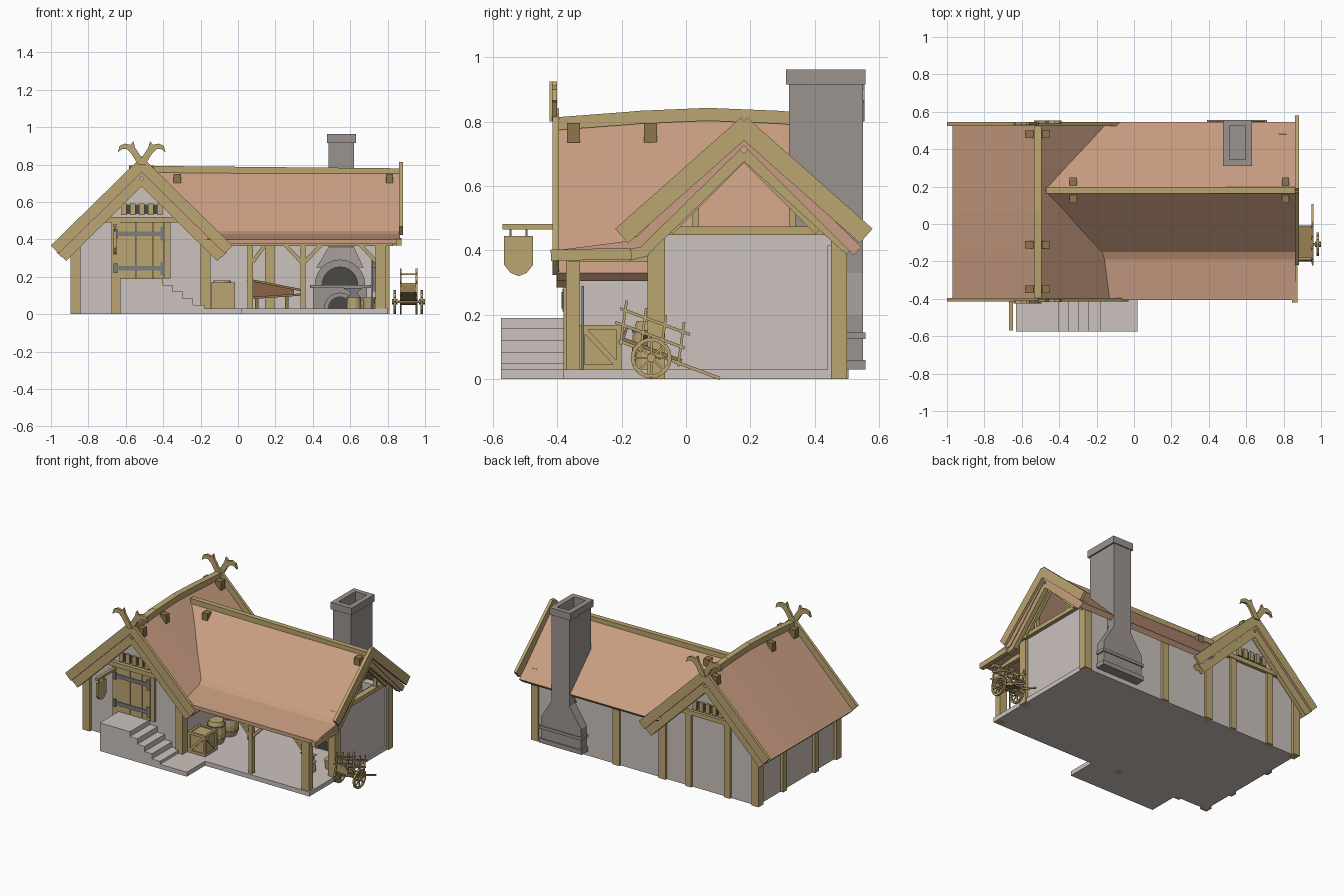
import bpy, bmesh, math
from mathutils import Vector

def mat(name, r, g, b):
    m = bpy.data.materials.new(name)
    m.diffuse_color = (r, g, b, 1)
    return m
PLASTER = mat("plaster", .60, .54, .51)
WOOD = mat("wood", .50, .38, .165)
DARK = mat("dark_wood", .27, .18, .075)
TILE = mat("terracotta", .59, .34, .225)
STONE = mat("stone", .33, .295, .28)
IRON = mat("iron", .21, .21, .215)
SOOT = mat("soot", .07, .065, .06)
LEATHER = mat("leather", .26, .12, .06)

def done(name, bm, m):
    bmesh.ops.recalc_face_normals(bm, faces=bm.faces)
    me = bpy.data.meshes.new(name)
    bm.to_mesh(me)
    bm.free()
    me.materials.append(m)
    ob = bpy.data.objects.new(name, me)
    bpy.context.collection.objects.link(ob)
    return ob

def loft(bm, rings):
    vs = [[bm.verts.new(p) for p in r] for r in rings]
    n = len(vs[0])
    for a, b in zip(vs, vs[1:]):
        for i in range(n):
            bm.faces.new((a[i], a[(i+1) % n], b[(i+1) % n], b[i]))
    bm.faces.new(vs[0])
    bm.faces.new(vs[-1])

def taper(bm, r0, z0, r1, z1):
    ring = lambda r, z: [(r[0], r[2], z), (r[1], r[2], z), (r[1], r[3], z), (r[0], r[3], z)]
    loft(bm, [ring(r0, z0), ring(r1, z1)])

def box(bm, x0, x1, y0, y1, z0, z1):
    taper(bm, (x0, x1, y0, y1), z0, (x0, x1, y0, y1), z1)

def beam(bm, a, b, w, d, ref=(0, 1, 0)):
    a, b, ref = Vector(a), Vector(b), Vector(ref)
    s = (b-a).cross(ref).normalized()
    t = s.cross(b-a).normalized()
    off = [s*w/2*i + t*d/2*j for i, j in ((-1, -1), (1, -1), (1, 1), (-1, 1))]
    loft(bm, [[a+o for o in off], [b+o for o in off]])

def prism(bm, pts, axis, lo, hi):
    f = {'x': lambda p, h: (h, p[0], p[1]), 'y': lambda p, h: (p[0], h, p[1])}[axis]
    loft(bm, [[f(p, h) for p in pts] for h in (lo, hi)])

def turned(bm, x, y, prof, n=14):
    loft(bm, [[(x+r*math.cos(i*math.tau/n), y+r*math.sin(i*math.tau/n), z) for i in range(n)] for r, z in prof])

def arc(cx, cz, r, n=12):
    return [(cx+r*math.cos(math.pi*i/n), cz+r*math.sin(math.pi*i/n)) for i in range(n+1)]

new = bmesh.new
CX, RY = -.515, .18

# plaster walls and floor
bm = new()
prism(bm, [(CX-.36, 0), (CX+.36, 0), (CX+.36, .385), (CX, .74), (CX-.36, .385)], 'y', -.36, .49)
box(bm, -.16, .80, .44, .49, 0, .415)
box(bm, .74, .79, -.08, .46, 0, .45)
done("walls", bm, PLASTER)
bm = new()
box(bm, -.17, .80, -.38, .47, 0, .03)
box(bm, -.63, .02, -.575, -.36, 0, .03)
done("floor_slab", bm, PLASTER)
bm = new()
for x, z in ((-.405, .19), (-.35, .157), (-.295, .12), (-.24, .085), (-.18, .05)):
    box(bm, -.63, x, -.575, -.36, .0 if x < -.4 else .03, z)
done("front_steps", bm, PLASTER)

# roofs
st = [(-.40, .785), (-.15, .805), (.07, .815), (.3, .805), (.53, .79)]
def rib(y, z):
    return [(CX-.455, y, .33), (CX, y, z), (CX+.455, y, .33), (CX+.43, y, .305), (CX, y, z-.05), (CX-.43, y, .305)]
bm = new()
loft(bm, [rib(y, z) for y, z in st])
done("left_roof", bm, TILE)
prof = [(.545, .41), (RY, .77), (-.15, .445), (-.19, .428), (-.405, .40),
        (-.405, .375), (-.18, .40), (-.14, .41), (RY, .725), (.52, .385)]
bm = new()
loft(bm, [[(min(.0, max(CX+.01, CX+.75-z)), y, z) for y, z in prof], [(.865, y, z) for y, z in prof]])
done("right_roof", bm, TILE)

# ridge beams and clamps
bm = new()
for (ya, za), (yb, zb) in zip(st, st[1:]):
    beam(bm, (CX, ya-.01, za+.008), (CX, yb+.005, zb+.008), .04, .04, (0, 0, 1))
beam(bm, (-.47, RY, .775), (.87, RY, .762), .035, .035, (0, 0, 1))
done("ridge_beams", bm, WOOD)
bm = new()
for s in (-1, 1):
    for y in (-.35, -.11, .48):
        x = CX+s*.045
        box(bm, x-.022, x+.022, y-.02, y+.02, .735, .795)
    for x in (-.325, .81):
        y = RY+s*.047
        box(bm, x-.02, x+.02, y-.022, y+.022, .695, .75)
done("ridge_clamps", bm, DARK)

# barge boards, rafters and curled finials
bm = new()
for y in (-.405, .535):
    for s in (-1, 1):
        beam(bm, (CX-s*.02, y, .82), (CX+s*.465, y, .345), .06, .02)
        yi = y+(.018 if y < 0 else -.018)
        beam(bm, (CX, yi, .715), (CX+s*.42, yi, .30), .045, .03)
for s in (-1, 1):
    beam(bm, (.872, RY-s*.01, .79), (.872, RY+s*.38, .445), .06, .02, (1, 0, 0))
beam(bm, (.845, RY, .70), (.845, .51, .40), .035, .03, (1, 0, 0))
beam(bm, (.845, RY, .70), (.845, -.13, .40), .035, .03, (1, 0, 0))
beam(bm, (.845, -.12, .40), (.845, -.18, .385), .035, .03, (1, 0, 0))
beam(bm, (.86, -.17, .39), (.86, -.42, .385), .035, .03, (1, 0, 0))
done("barge_boards", bm, WOOD)
bm = new()
horn = [(-.02, .80), (.02, .80), (.055, .858), (.08, .882), (.105, .882), (.128, .865),
        (.118, .90), (.09, .912), (.06, .905), (.045, .925), (.035, .89), (.02, .868)]
for y in (-.412, .542):
    for s in (-1, 1):
        prism(bm, [(CX+s*x, z) for x, z in horn], 'y', y-.008+s*.004, y+.008+s*.004)
done("gable_finials", bm, WOOD)

# timber frame posts and beams
bm = new()
for x in (-.895, -.20):
    box(bm, x, x+.052, -.38, -.33, 0, .39)
    box(bm, x, x+.052, .45, .505, 0, .39)
box(bm, -.675, -.63, -.378, -.35, 0, .50)
for x in (-.66, -.37):
    box(bm, x-.022, x+.022, .47, .505, 0, .50)
for y in (.22, -.12):
    box(bm, -.895, -.86, y-.022, y+.022, 0, .39)
for y in (-.385, .48):
    box(bm, -.78, -.25, y, y+.03, .49, .52)
box(bm, -.895, -.86, -.36, .49, .35, .385)
box(bm, .145, .195, .425, .505, 0, .41)
box(bm, .755, .81, .45, .50, 0, .43)
box(bm, .755, .81, -.12, -.065, 0, .44)
box(bm, .735, .79, -.372, -.33, .0, .385)
box(bm, .335, .362, -.365, -.335, .03, .385)
box(bm, .05, .08, .03, .06, .03, .41)
box(bm, -.15, .83, -.365, -.335, .365, .395)
box(bm, .775, .815, -.12, .48, .448, .475)
box(bm, .75, .78, -.36, -.08, .365, .395)
for y in (.03, .33):
    box(bm, .785, .81, y-.01, y+.01, .47, .575)
for s in (-1, 1):
    beam(bm, (.81, RY, .69), (.81, RY+s*.23, .46), .025, .025, (1, 0, 0))
    beam(bm, (.348+s*.01, -.35, .28), (.348+s*.10, -.35, .375), .02, .02)
beam(bm, (.74, -.35, .28), (.65, -.35, .375), .02, .02)
beam(bm, (.08, .045, .28), (.15, .045, .38), .02, .02)
beam(bm, (.14, .045, .385), (.42, .045, .385), .015, .015)
done("timber_frame", bm, WOOD)

# gable vents
bm, slats = new(), new()
for y0, y1, y2 in ((-.362, -.366, -.376), (.492, .496, .506)):
    box(bm, CX-.10, CX+.10, min(y0, y1), max(y0, y1), .535, .585)
    for i in range(5):
        x = CX+(i-2)*.048
        box(slats, x-.015, x+.015, min(y0, y2), max(y0, y2), .53, .592)
done("vent_openings", bm, SOOT)
done("vent_slats", slats, WOOD)

# door with strap hinges
bm = new()
for x0, x1 in ((-.63, -.545), (-.542, -.455), (-.452, -.395), (-.392, -.36)):
    box(bm, x0, x1, -.375, -.35, .19, .49)
done("door", bm, WOOD)
bm = new()
for z in (.245, .43):
    box(bm, -.665, -.41, -.383, -.374, z-.012, z+.012)
    box(bm, -.415, -.39, -.383, -.374, z-.035, z+.035)
    box(bm, -.665, -.645, -.387, -.374, z-.025, z+.025)
done("door_hinges", bm, IRON)

# hanging sign
bm = new()
box(bm, -.668, -.648, -.57, -.37, .465, .482)
prism(bm, [(-.475, .445), (-.565, .445), (-.565, .355), (-.545, .33), (-.52, .32), (-.495, .33), (-.475, .355)], 'x', -.666, -.65)
done("hanging_sign", bm, WOOD)
bm = new()
for y in (-.545, -.495):
    box(bm, -.661, -.655, y-.003, y+.003, .44, .468)
done("sign_links", bm, IRON)

# forge, hood and chimney
bm = new()
box(bm, .40, .69, .18, .46, .03, .145)
box(bm, .385, .71, .16, .46, .14, .157)
prism(bm, arc(.545, .157, .135)+arc(.545, .157, .095)[::-1], 'y', .19, .46)
prism(bm, arc(.545, .03, .085)+arc(.545, .03, .065)[::-1], 'y', .165, .19)
taper(bm, (.42, .67, .22, .46), .25, (.485, .62, .32, .5), .36)
box(bm, .485, .62, .32, .55, .33, .86)
for x0, x1, y0, y1 in ((.485, .51, .32, .55), (.595, .62, .32, .55), (.485, .62, .32, .345), (.485, .62, .525, .55)):
    box(bm, x0, x1, y0, y1, .85, .92)
for x0, x1, y0, y1 in ((.475, .51, .31, .557), (.595, .63, .31, .557), (.475, .63, .31, .345), (.475, .63, .525, .557)):
    box(bm, x0, x1, y0, y1, .915, .962)
box(bm, .40, .70, .45, .55, .03, .20)
box(bm, .39, .71, .45, .557, .03, .06)
box(bm, .39, .71, .45, .557, .125, .145)
taper(bm, (.40, .70, .45, .55), .20, (.485, .62, .45, .55), .33)
done("forge_and_chimney", bm, STONE)
bm = new()
prism(bm, arc(.545, .157, .096), 'y', .27, .275)
prism(bm, arc(.545, .03, .066), 'y', .172, .178)
done("forge_openings", bm, SOOT)

# bellows
bm = new()
prism(bm, [(.07, .09), (.07, .18), (.30, .13), (.30, .105)], 'y', .20, .32)
done("bellows", bm, LEATHER)
bm = new()
beam(bm, (.05, .26, .185), (.34, .26, .128), .012, .15)
beam(bm, (.05, .26, .085), (.34, .26, .105), .012, .15)
box(bm, .09, .11, .21, .31, .03, .09)
box(bm, .25, .27, .21, .31, .03, .10)
done("bellows_boards", bm, DARK)

# crate, barrels
bm = new()
x0, x1, y0, y1 = -.145, -.015, -.33, -.20
box(bm, x0+.008, x1-.008, y0+.008, y1-.008, .03, .162)
for a in (x0, x1-.016):
    for b in (y0, y1-.016):
        box(bm, a, a+.016, b, b+.016, .03, .168)
for z in (.03, .152):
    for b in (y0, y1-.016):
        box(bm, x0, x1, b, b+.016, z, z+.016)
    for a in (x0, x1-.016):
        box(bm, a, a+.016, y0, y1, z, z+.016)
beam(bm, (x0+.012, y0+.006, .042), (x1-.012, y0+.006, .156), .016, .012)
beam(bm, (x1-.006, y0+.012, .156), (x1-.006, y1-.012, .042), .016, .012, (1, 0, 0))
done("crate", bm, WOOD)
bm, hoops = new(), new()
for x, y in ((-.085, -.11), (-.085, .03)):
    turned(bm, x, y, [(.045, .03), (.056, .065), (.06, .105), (.056, .145), (.045, .18)])
    for z in (.06, .143):
        turned(hoops, x, y, [(.058, z), (.059, z+.01)])
turned(bm, .70, -.02, [(.028, .03), (.035, .09)])
turned(bm, .62, -.12, [(.04, .03), (.036, .09)])
done("barrels_and_buckets", bm, WOOD)
done("barrel_hoops", hoops, IRON)

# anvil and tools
bm = new()
prism(bm, [(.58, .09), (.66, .09), (.64, .105), (.64, .118), (.665, .14), (.56, .14), (.60, .118), (.60, .105)], 'y', -.14, -.10)
for i in range(4):
    box(bm, .725, .735, -.05+i*.04, -.042+i*.04, .12, .27)
    box(bm, .718, .738, -.062+i*.04, -.03+i*.04, .25, .28)
box(bm, .715, .723, -.325, -.317, .03, .29)
done("anvil_and_tools", bm, IRON)

# hand cart
P = lambda x, s, t: (x, -.2+.94*s+.35*t, .116-.35*s+.94*t)
bm = new()
for x in (.87, .955):
    beam(bm, P(x, -.01, 0), P(x, .325, 0), .01, .01, (1, 0, 0))
    for t in (.05, .095):
        beam(bm, P(x, -.04, t), P(x, .19, t), .009, .008, (1, 0, 0))
    for s in (0, .065, .13, .19):
        beam(bm, P(x, s, -.01), P(x, s-.03, .125), .008, .01, (1, 0, 0))
for s, t in ((-.025, .095), (0, .05), (.18, .05)):
    beam(bm, P(.865, s, t), P(.96, s, t), .008, .008)
wy, wz, R = -.108, .066, .058
for x in (.838, .983):
    for i in range(16):
        a, b = i*math.tau/16, (i+1)*math.tau/16
        p = lambda q, r: (x, wy+r*math.cos(q), wz+r*math.sin(q))
        beam(bm, p(a, R), p(b, R), .012, .014, (1, 0, 0))
        if i % 2 == 0:
            beam(bm, p(a, 0), p(a, R), .007, .007, (1, 0, 0))
    prism(bm, [(wy+.014*math.cos(i*math.pi/4), wz+.014*math.sin(i*math.pi/4)) for i in range(8)], 'x', x-.015, x+.016)
done("cart_frame_and_wheels", bm, WOOD)
bm = new()
beam(bm, P(.9125, 0, .008), P(.9125, .195, .008), .085, .014, (0, 0, 1))
beam(bm, P(.9125, 0, .01), P(.9125, 0, .045), .085, .008)
beam(bm, (.83, wy, wz), (.99, wy, wz), .012, .012)
done("cart_bed", bm, DARK)
